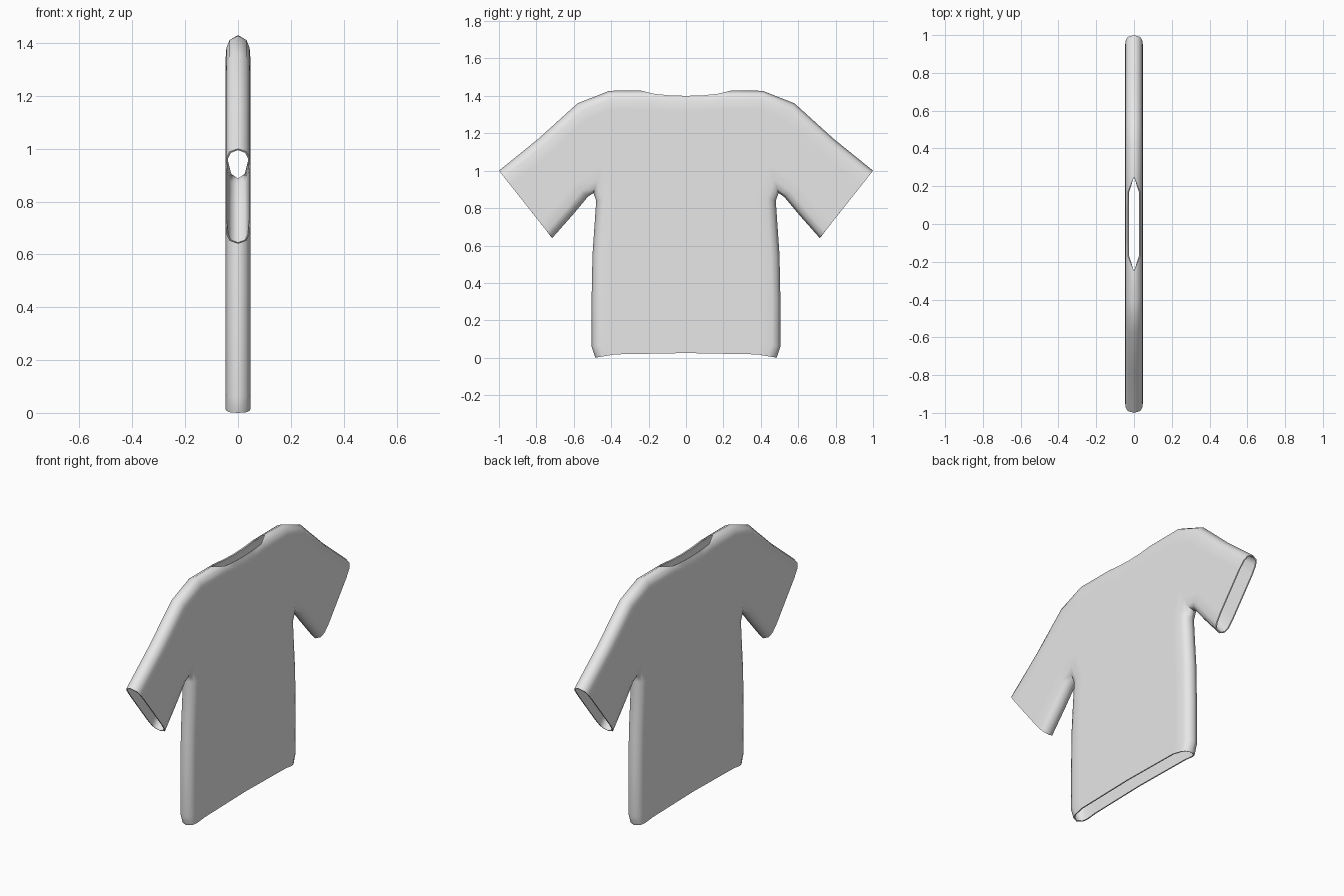
import bpy
import math
from mathutils import Vector

cube = bpy.data.objects.get("Cube")
if cube:
    bpy.data.objects.remove(cube)

# Half outline of the shirt as (y, z), from the neck round to the hem
NECK = [(0, 1.40), (0.09, 1.403)]
SHOULDER = [(0.25, 1.43), (0.41, 1.427), (0.58, 1.36), (0.79, 1.17), (1.0, 1.0)]
SIDE = [(0.715, 0.64), (0.6, 0.77), (0.525, 0.86), (0.495, 0.88), (0.48, 0.84),
        (0.5, 0.55), (0.505, 0.3), (0.505, 0.06), (0.485, 0.0)]
HEM = [(0.38, 0.018), (0, 0.025)]
NECK_SLIDE = Vector((0.17, 1.411))

# Rounded seam section: (distance from the middle plane, inset from the outline)
LAYERS = [(0, 0), (0.032, 0.015), (0.044, 0.045), (0.048, 0.1)]

outline = [Vector(p) for p in NECK + SHOULDER + SIDE]
hem = [Vector(p) for p in HEM]
neck_end = len(NECK)
cuff_top = neck_end + len(SHOULDER) - 1
cuff_low = cuff_top + 1
last = len(outline) - 1


def inward(a, b):
    d = (b - a).normalized()
    return Vector((d.y, -d.x))


def inset_point(i, inset):
    """Move an outline point inwards; points at openings slide along the opening."""
    p = outline[i]
    past_rim = inset - LAYERS[1][1]
    if i < neck_end:
        return p - Vector((0, max(past_rim, 0)))
    if i == neck_end:
        return p if inset == 0 else NECK_SLIDE - Vector((0, past_rim))
    slides = {cuff_top: outline[cuff_low], cuff_low: outline[cuff_top], last: hem[0]}
    if i in slides:
        return p + (slides[i] - p).normalized() * inset
    n1, n2 = inward(outline[i - 1], p), inward(p, outline[i + 1])
    mid = (n1 + n2).normalized()
    return p + mid * inset / max(mid.dot(n1), 0.5)


# Quarter of the shirt: seam strips around one flat panel
verts, faces, rings = [], [], []
for k, (x, inset) in enumerate(LAYERS):
    ring = {}
    for i in range(len(outline)):
        if k == 0 and i < neck_end:
            continue
        p = inset_point(i, inset)
        ring[i] = len(verts)
        verts.append((x, p.x, p.y))
    rings.append(ring)

for outer, inner in zip(rings, rings[1:]):
    for i in range(last):
        if i != cuff_top and i in outer:
            faces.append((outer[i + 1], outer[i], inner[i], inner[i + 1]))

panel = list(rings[-1].values())
for p in hem:
    panel.append(len(verts))
    verts.append((LAYERS[-1][0], p.x, p.y))
faces.append(panel[::-1])

mesh = bpy.data.meshes.new("shirt")
mesh.from_pydata(verts, [], faces)
shirt = bpy.data.objects.new("shirt", mesh)
bpy.context.collection.objects.link(shirt)

# Plain grey cloth
cloth = bpy.data.materials.new("grey cloth")
cloth.use_nodes = True
cloth.diffuse_color = (0.8, 0.8, 0.8, 1)
cloth.node_tree.nodes["Principled BSDF"].inputs["Base Color"].default_value = (0.8, 0.8, 0.8, 1)
mesh.materials.append(cloth)

# Mirror to both sides and both faces, then give the cloth a thin wall
mirror = shirt.modifiers.new("mirror", 'MIRROR')
mirror.use_axis = (True, True, False)
mirror.merge_threshold = 0.0005
wall = shirt.modifiers.new("cloth wall", 'SOLIDIFY')
wall.thickness = 0.007
wall.offset = -1

bpy.ops.object.select_all(action='DESELECT')
shirt.select_set(True)
bpy.context.view_layer.objects.active = shirt
bpy.ops.object.convert(target='MESH')
bpy.ops.object.shade_smooth_by_angle(angle=math.radians(65))
weighted = shirt.modifiers.new("even shading", 'WEIGHTED_NORMAL')
weighted.keep_sharp = True
